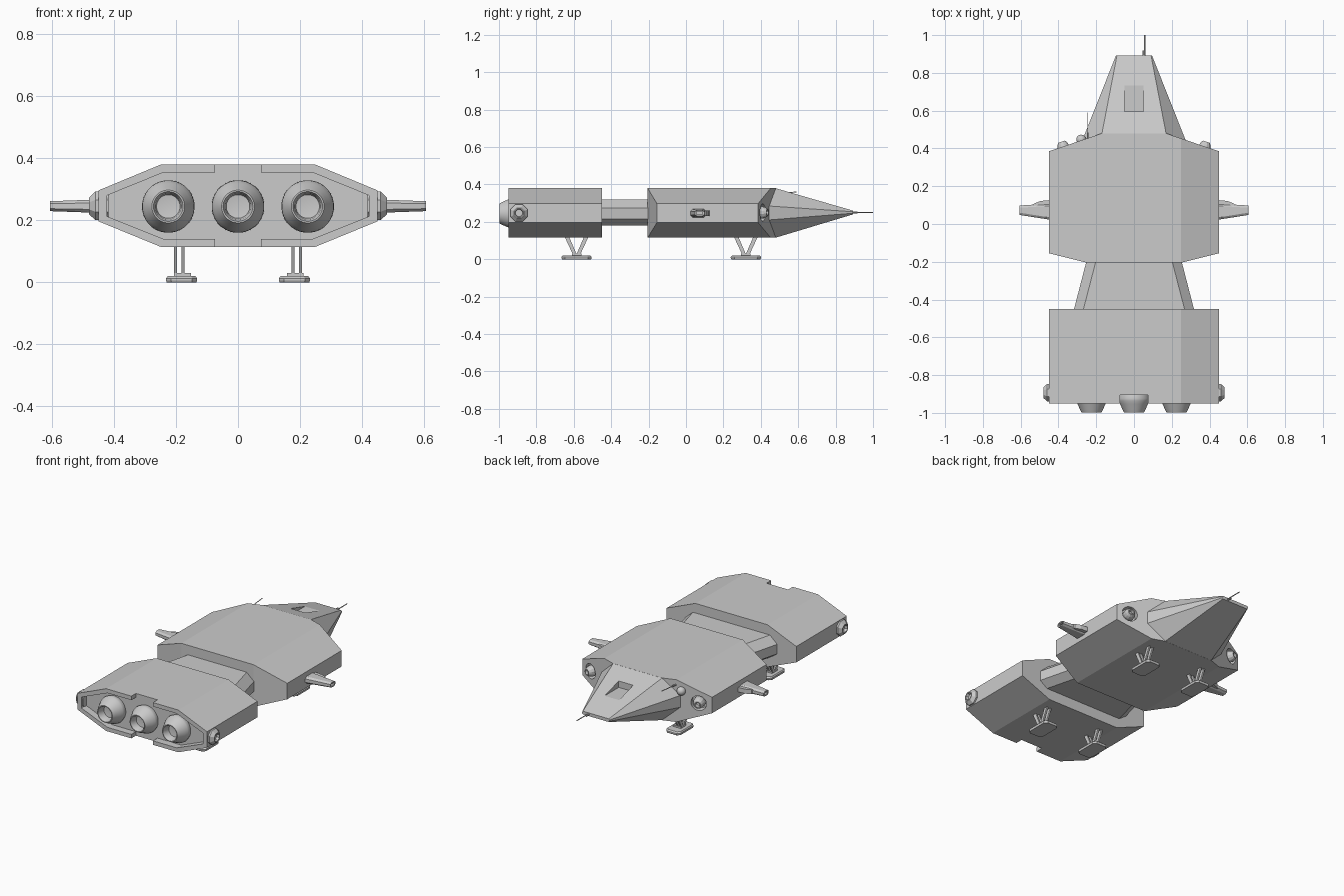
import bpy, bmesh, math
from mathutils import Vector

if "Cube" in bpy.data.objects:
    bpy.data.objects.remove(bpy.data.objects["Cube"])


def finish(name, bm, smooth=False):
    bmesh.ops.recalc_face_normals(bm, faces=bm.faces[:])
    me = bpy.data.meshes.new(name)
    bm.to_mesh(me)
    bm.free()
    ob = bpy.data.objects.new(name, me)
    bpy.context.collection.objects.link(ob)
    bpy.ops.object.select_all(action='DESELECT')
    ob.select_set(True)
    bpy.context.view_layer.objects.active = ob
    if smooth:
        bpy.ops.object.shade_smooth_by_angle(angle=math.radians(35))
    return ob


def hull(name, pts):
    """Faceted convex solid around a few corner points."""
    bm = bmesh.new()
    for p in pts:
        bm.verts.new(p)
    bmesh.ops.convex_hull(bm, input=bm.verts[:])
    bmesh.ops.dissolve_limit(bm, angle_limit=0.01, verts=bm.verts[:], edges=bm.edges[:])
    return finish(name, bm)


def both(pts):
    return [(s * x, y, z) for x, y, z in pts for s in (1, -1)]


def box(name, x0, x1, y0, y1, z0, z1):
    return hull(name, [(x, y, z) for x in (x0, x1) for y in (y0, y1) for z in (z0, z1)])


def lathe(name, profile, origin, axis, sides=32, smooth=True):
    """Spin (radius, height) points around an axis through origin."""
    bm = bmesh.new()
    rot = Vector(axis).to_track_quat('Z', 'Y')
    rings = []
    for r, h in profile:
        n = 1 if r == 0 else sides
        ring = []
        for i in range(n):
            a = 2 * math.pi * (i + 0.5) / sides
            ring.append(bm.verts.new(rot @ Vector((r * math.cos(a), r * math.sin(a), h)) + Vector(origin)))
        rings.append(ring)
    for a, b in zip(rings, rings[1:]):
        for i in range(sides):
            f = [a[i % len(a)], a[(i + 1) % len(a)], b[(i + 1) % len(b)], b[i % len(b)]]
            f = list(dict.fromkeys(f))
            if len(f) > 2:
                bm.faces.new(f)
    return finish(name, bm, smooth)


def rod(name, p, q, r, sides=8):
    d = Vector(q) - Vector(p)
    return lathe(name, [(0, 0), (r, 0), (r, d.length), (0, d.length)], p, d, sides, False)


def cut(ob, cutter):
    m = ob.modifiers.new("cut", 'BOOLEAN')
    m.object, m.operation, m.solver = cutter, 'DIFFERENCE', 'EXACT'
    bpy.context.view_layer.objects.active = ob
    bpy.ops.object.modifier_apply(modifier=m.name)
    bpy.data.objects.remove(cutter, do_unlink=True)


# Rear engine block with recessed, notched rim
section = [(0.25, 0.38), (0.45, 0.297), (0.45, 0.197), (0.25, 0.115)]
inner = [(0.24, 0.355), (0.422, 0.281), (0.422, 0.213), (0.24, 0.14)]
rear = hull("rear_block", both([(x, y, z) for x, z in section for y in (-0.95, -0.45)]))
cut(rear, hull("rim_cutter", both([(x, y, z) for x, z in inner for y in (-1.05, -0.905)])))
cut(rear, box("notch_cutter", -0.075, 0.075, -1.05, -0.905, 0, 0.5))

# Main engines
for i, x in enumerate((-0.225, 0, 0.225)):
    lathe(f"engine_{i}", [(0, 0), (0.08, 0), (0.085, 0.02), (0.083, 0.033), (0.074, 0.05),
                          (0.062, 0.078), (0.053, 0.095), (0.048, 0.095), (0.042, 0.08),
                          (0.038, 0.05), (0, 0.045)], (x, -0.903, 0.245), (0, -1, 0))

# Neck between the blocks
neck = []
for y, w, t in ((-0.46, 0.32, 0.27), (-0.19, 0.25, 0.2)):
    neck += [(t, y, 0.32), (w, y, 0.275), (w, y, 0.215), (t, y, 0.18)]
hull("neck", both(neck))

# Front hull with angled shoulders
body = []
for x, z in section:
    body += [(x, -0.205 if x < 0.3 else -0.155, z), (x, 0.48 - 0.34 * (x - 0.17), z)]
body += [(0.17, 0.48, 0.38), (0.17, 0.48, 0.115)]
front = hull("front_hull", both(body))

# Tapered nose with cockpit recess
nose = hull("nose", both([(0.17, 0.478, 0.38), (0.275, 0.44, 0.285), (0.275, 0.44, 0.21),
                          (0.17, 0.478, 0.115), (0.09, 0.893, 0.26), (0.095, 0.893, 0.254),
                          (0.095, 0.893, 0.246), (0.09, 0.893, 0.24)]))
cut(nose, box("cockpit_cutter", -0.05, 0.05, 0.595, 0.76, 0.306, 0.5))

# Nose probe
rod("probe_base", (0.05, 0.88, 0.25), (0.05, 0.918, 0.25), 0.006)
rod("probe", (0.057, 0.88, 0.25), (0.057, 1.0, 0.25), 0.003)

# Sensor ball and aerial on one shoulder
lathe("sensor_ball", [(0.026 * math.sin(math.pi * k / 10) if 0 < k < 10 else 0,
                       -0.026 * math.cos(math.pi * k / 10)) for k in range(11)],
      (-0.28, 0.447, 0.315), (0, 1, 0), 20)
rod("aerial_base", (-0.245, 0.44, 0.345), (-0.245, 0.485, 0.35), 0.005)
rod("aerial", (-0.245, 0.45, 0.346), (-0.245, 0.59, 0.36), 0.0025)

for s, side in ((1, "right"), (-1, "left")):
    # Shoulder lamps set into round sockets
    n = Vector((s * 0.322, 0.947, 0))
    c = Vector((s * 0.375, 0.41, 0.25))
    cut(front, lathe("socket_cutter", [(0, -0.04), (0.046, -0.04), (0.046, 0.05), (0, 0.05)], c, n, 24))
    lathe(f"lamp_{side}", [(0, -0.04), (0.034, -0.04), (0.034, -0.005), (0.029, 0.012), (0.02, 0.027),
                           (0.014, 0.027), (0.011, 0.005), (0, 0.003)], c, n, 12, False)

    # Steering thrusters on the rear block
    lathe(f"side_thruster_{side}", [(0, -0.03), (0.05, -0.03), (0.05, 0.012), (0.03, 0.032), (0.024, 0.032),
                                    (0.02, 0.015), (0, 0.015)],
          (s * 0.448, -0.893, 0.247), (s, 0, 0), 8, False)

    # Stub wings with stepped leading edge and hollow tip
    wing = hull(f"stub_wing_{side}", [(s * x, y, z) for x, y0, y1, h in
                ((0.44, 0.022, 0.108, 0.022), (0.607, 0.048, 0.098, 0.016))
                for y, k in ((y0, 0.5), (y0 + 0.012, 1), (y1 - 0.012, 1), (y1, 0.5))
                for z in (0.246 - h * k, 0.246 + h * k)])
    cut(wing, box("tip_cutter", s * 0.585, s * 0.65, 0.057, 0.089, 0.238, 0.254))
    hull(f"wing_fairing_{side}", [(s * x, y, z) for x, y in
                                  ((0.44, 0.09), (0.44, 0.127), (0.495, 0.122), (0.53, 0.108), (0.54, 0.09))
                                  for z in (0.232, 0.26)])

    # Landing legs: chamfered foot, ankle block, paired V struts
    for y, end in ((-0.585, "rear"), (0.32, "front")):
        tag = f"{end}_{side}"
        x = s * 0.182
        hull(f"foot_{tag}", [(x + sx * a * k, y + sy * b * k, z)
                             for k, z in ((0.96, 0), (1, 0.006), (1, 0.013), (0.9, 0.02))
                             for a, b in ((0.05, 0.062), (0.034, 0.081))
                             for sx in (1, -1) for sy in (1, -1)])
        box(f"ankle_{tag}", x - 0.024, x + 0.03, y - 0.025, y + 0.025, 0.015, 0.03)
        for d in (-1, 1):
            for j, o in enumerate((-0.012, 0.012)):
                px = s * 0.19 + o
                hull(f"strut_{tag}_{d}_{j}", [(px + e, y + d * yy, z) for e in (-0.005, 0.005)
                     for yy, z in ((-0.002, 0.022), (0.018, 0.022), (0.042, 0.125), (0.066, 0.125))])
